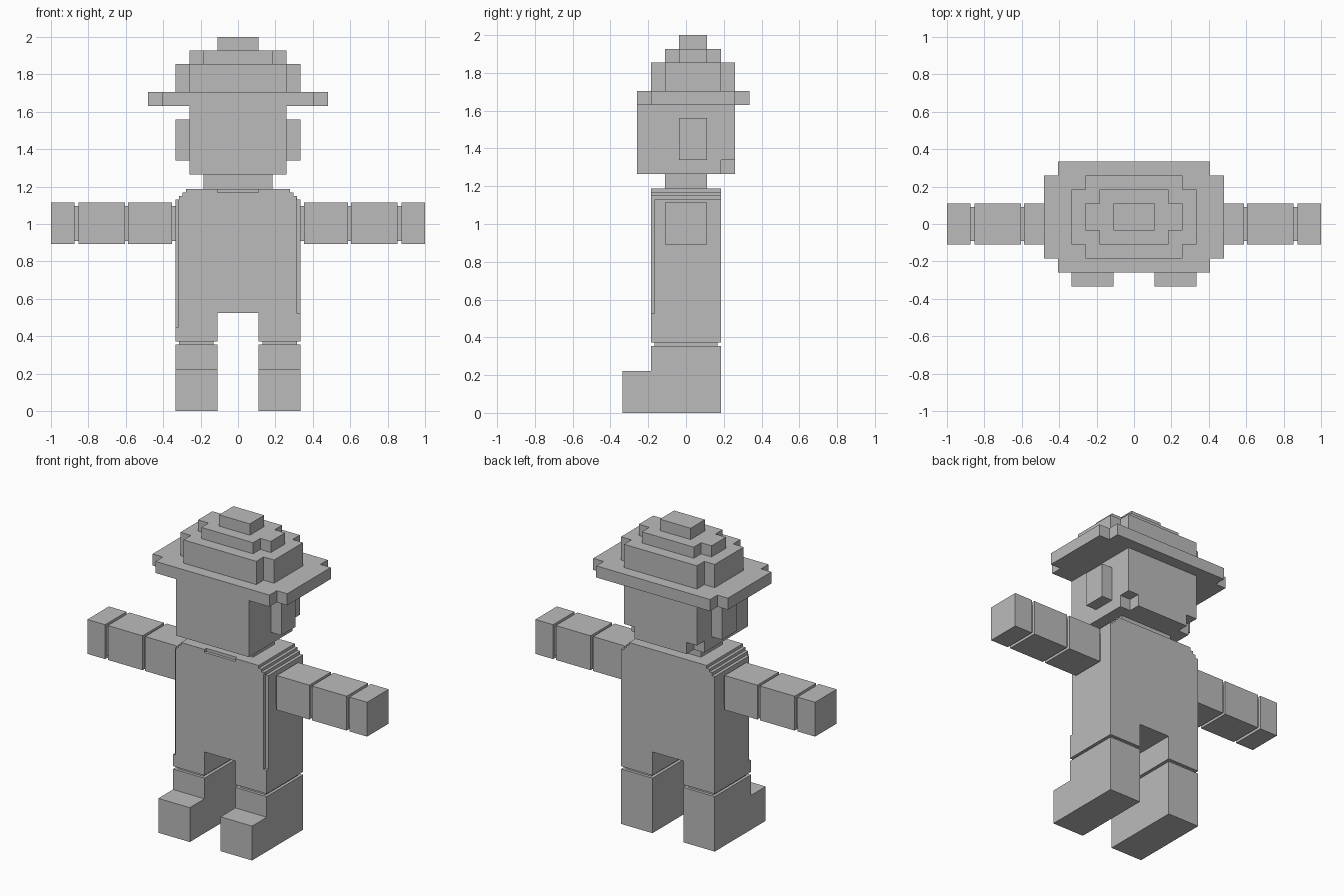
import bpy, bmesh
from mathutils import Vector

if "Cube" in bpy.data.objects:
    bpy.data.objects.remove(bpy.data.objects["Cube"])

grey = bpy.data.materials.new("plain grey")
grey.diffuse_color = (0.5, 0.5, 0.5, 1)
grey.use_nodes = True
grey.node_tree.nodes["Principled BSDF"].inputs["Base Color"].default_value = grey.diffuse_color


def prism(name, outline, axis, lo, hi):
    """Extrude a 2D outline (the two other axes, in xyz order) along an axis."""
    bm = bmesh.new()

    def place(p, d):
        c = list(p)
        c.insert(axis, d)
        return bm.verts.new(c)

    face = bm.faces.new([place(p, lo) for p in outline])
    ext = bmesh.ops.extrude_face_region(bm, geom=[face])
    move = Vector((0, 0, 0))
    move[axis] = hi - lo
    bmesh.ops.translate(bm, vec=move, verts=[v for v in ext["geom"] if isinstance(v, bmesh.types.BMVert)])
    bmesh.ops.recalc_face_normals(bm, faces=bm.faces)
    mesh = bpy.data.meshes.new(name)
    bm.to_mesh(mesh)
    bm.free()
    mesh.materials.append(grey)
    obj = bpy.data.objects.new(name, mesh)
    bpy.context.collection.objects.link(obj)
    return obj


def box(name, x0, x1, y0, y1, z0, z1):
    return prism(name, [(x0, y0), (x1, y0), (x1, y1), (x0, y1)], 2, z0, z1)


def cross(name, wide, narrow, z0, z1):
    """Block with stepped corners; wide and narrow are (half x, y min, y max)."""
    (a, b0, b1), (c, d0, d1) = wide, narrow
    right = [(c, d0), (c, b0), (a, b0), (a, b1), (c, b1), (c, d1)]
    left = [(-x, y) for x, y in reversed(right)]
    prism(name, right + left, 2, z0, z1)


# Hat
cross("hat_brim", (0.481, -0.185, 0.26), (0.407, -0.26, 0.335), 1.63, 1.705)
cross("hat_crown_lower", (0.335, -0.11, 0.185), (0.26, -0.185, 0.26), 1.705, 1.855)
cross("hat_crown_upper", (0.26, -0.036, 0.11), (0.185, -0.11, 0.185), 1.855, 1.927)
box("hat_top", -0.11, 0.11, -0.036, 0.11, 1.927, 2.0)

# Head with two small notches at the lower back corners
box("head", -0.26, 0.26, -0.26, 0.26, 1.34, 1.63)
prism("jaw", [(-0.26, -0.26), (0.26, -0.26), (0.26, 0.185), (0.185, 0.185),
              (0.185, 0.26), (-0.185, 0.26), (-0.185, 0.185), (-0.26, 0.185)], 2, 1.265, 1.34)
box("neck", -0.185, 0.185, -0.11, 0.11, 1.187, 1.265)

# Torso with stepped shoulders and the tops of the legs
half = [(0.11, 0.525), (0.11, 0.373), (0.335, 0.373), (0.335, 1.13), (0.315, 1.13),
        (0.315, 1.15), (0.296, 1.15), (0.296, 1.168), (0.277, 1.168), (0.277, 1.187)]
torso = prism("torso", half + [(-x, z) for x, z in reversed(half)], 1, -0.185, 0.185)

# Shallow recesses at the neckline and the front edges
for name, dims in {
    "neckline_cutter": (-0.11, 0.11, -0.3, -0.166, 1.168, 1.3),
    "right_edge_cutter": (0.312, 0.4, -0.3, -0.166, 0.525, 1.14),
    "left_edge_cutter": (-0.4, -0.317, -0.3, -0.166, 0.45, 1.14),
}.items():
    cutter = box(name, *dims)
    cutter.hide_render = True
    cutter.hide_viewport = True
    cutter.display_type = 'WIRE'
    mod = torso.modifiers.new(name, 'BOOLEAN')
    mod.operation = 'DIFFERENCE'
    mod.solver = 'EXACT'
    mod.object = cutter

for side, s in (("left", -1), ("right", 1)):
    def part(name, a, b, *rest):
        box(side + "_" + name, min(s * a, s * b), max(s * a, s * b), *rest)

    part("ear", 0.26, 0.335, -0.036, 0.11, 1.34, 1.56)

    # Arm blocks separated by narrow joints
    for name, a, b in (("upper_arm", 0.353, 0.587), ("forearm", 0.605, 0.854), ("hand", 0.873, 1.0)):
        part(name, a, b, -0.11, 0.11, 0.892, 1.114)
    for name, a, b in (("shoulder_joint", 0.335, 0.353), ("elbow_joint", 0.587, 0.605), ("wrist_joint", 0.854, 0.873)):
        part(name, a, b, -0.092, 0.092, 0.91, 1.096)

    # Knee joint and lower leg with foot
    part("knee_joint", 0.13, 0.316, -0.167, 0.167, 0.355, 0.373)
    prism(side + "_lower_leg", [(-0.335, 0), (0.185, 0), (0.185, 0.355), (-0.185, 0.355),
                                (-0.185, 0.222), (-0.335, 0.222)], 0,
          min(s * 0.11, s * 0.335), max(s * 0.11, s * 0.335))
